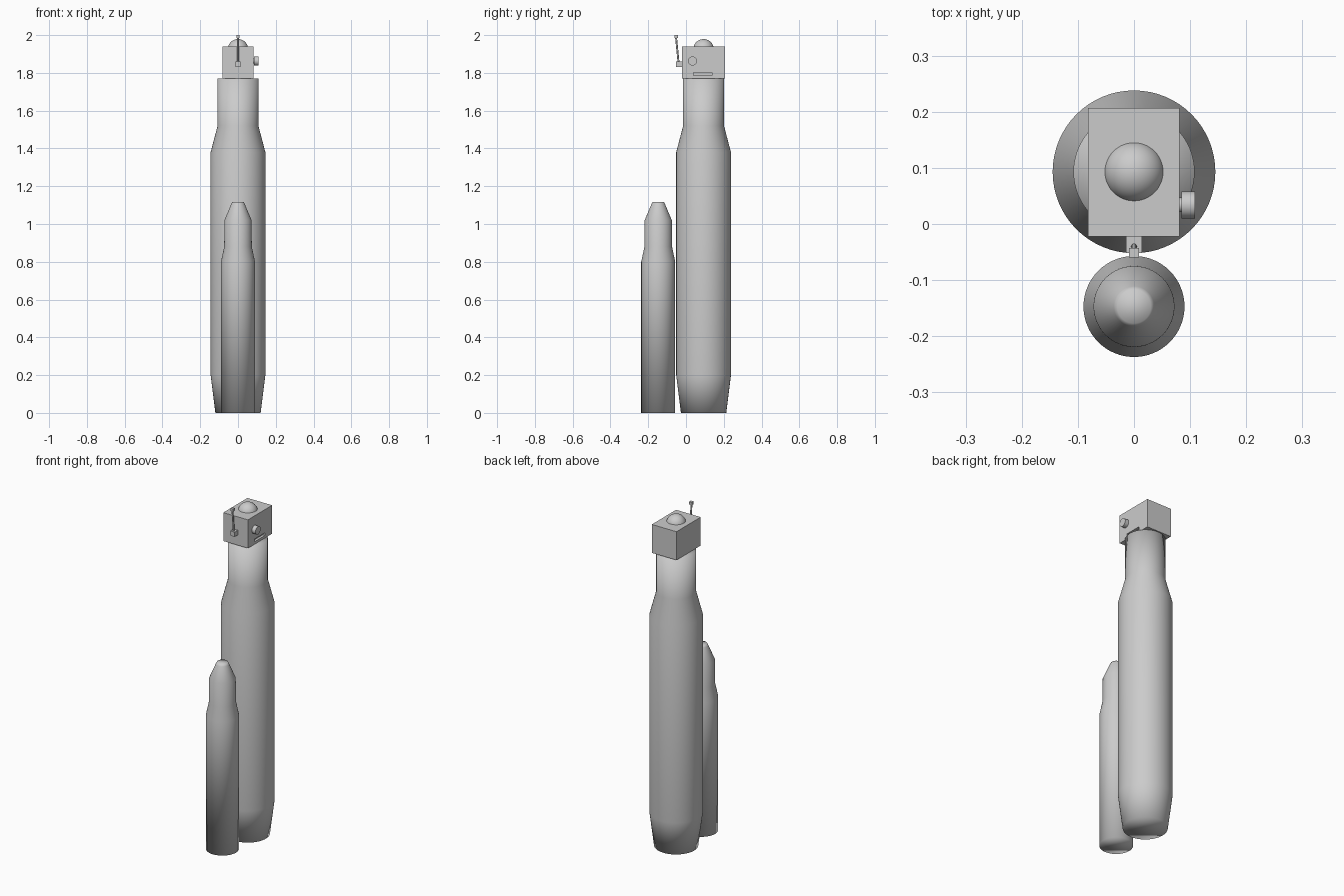
import bpy, bmesh, math
from mathutils import Vector

if "Cube" in bpy.data.objects:
    bpy.data.objects.remove(bpy.data.objects["Cube"])

def finish(bm, name, smooth=None):
    bmesh.ops.recalc_face_normals(bm, faces=bm.faces)
    me = bpy.data.meshes.new(name)
    bm.to_mesh(me)
    bm.free()
    ob = bpy.data.objects.new(name, me)
    bpy.context.collection.objects.link(ob)
    if smooth is not None:
        bpy.ops.object.select_all(action='DESELECT')
        ob.select_set(True)
        bpy.context.view_layer.objects.active = ob
        bpy.ops.object.shade_smooth_by_angle(angle=math.radians(smooth))
    return ob

def lathe(name, profile, centre, smooth=40, n=64):
    """Closed turned body from (radius, z) points."""
    bm = bmesh.new()
    rings = [[bm.verts.new((centre[0] + r * math.cos(2 * math.pi * i / n),
                            centre[1] + r * math.sin(2 * math.pi * i / n), z))
              for i in range(n)] for r, z in profile]
    for a, b in zip(rings, rings[1:]):
        for i in range(n):
            j = (i + 1) % n
            bm.faces.new((a[i], a[j], b[j], b[i]))
    bm.faces.new(rings[0][::-1])
    bm.faces.new(rings[-1])
    return finish(bm, name, smooth)

def box(name, lo, hi):
    bm = bmesh.new()
    bmesh.ops.create_cube(bm, size=1)
    lo, hi = Vector(lo), Vector(hi)
    for v in bm.verts:
        v.co = (lo + hi) / 2 + v.co * (hi - lo)
    return finish(bm, name)

def rod(name, a, b, r, n=32):
    a, b = Vector(a), Vector(b)
    bm = bmesh.new()
    bmesh.ops.create_cone(bm, cap_ends=True, segments=n, radius1=r, radius2=r, depth=(b - a).length)
    rot = (b - a).to_track_quat('Z', 'Y')
    for v in bm.verts:
        v.co = (a + b) / 2 + rot @ v.co
    return finish(bm, name, 40)

# Two bottle-shaped bodies, shaded smoothly right over their ends
lathe("large_cylinder", [(0.12, 0), (0.145, 0.2), (0.145, 1.38), (0.108, 1.52), (0.108, 1.77)],
      (0, 0.093), 180)
lathe("small_cylinder", [(0.09, 0), (0.09, 0.8), (0.073, 0.88), (0.072, 1.02),
                         (0.036, 1.105), (0.03, 1.117)], (0, -0.147), 180)

# Control box with a recessed slot on its right face
head = box("control_box", (-0.082, -0.022, 1.77), (0.081, 0.207, 1.94))
cutter = box("slot_cutter", (0.066, 0.04, 1.785), (0.1, 0.138, 1.801))
cut = head.modifiers.new("slot", 'BOOLEAN')
cut.object = cutter
cut.solver = 'EXACT'
cutter.hide_render = True
cutter.hide_viewport = True

# Dome on top
R, zc = 0.054, 1.925
lathe("dome", [(R * math.cos(t), zc + R * math.sin(t))
               for t in [math.radians(15 + 74 * k / 12) for k in range(13)]], (0, 0.093), n=48)

# Side knob on a short shaft
rod("knob_shaft", (0.075, 0.034, 1.863), (0.09, 0.034, 1.863), 0.013)
rod("knob", (0.085, 0.034, 1.863), (0.109, 0.034, 1.863), 0.024)

# Front lever with mount and tip
box("lever_mount", (-0.014, -0.052, 1.832), (0.014, -0.02, 1.86))
rod("lever", (0, -0.039, 1.85), (0, -0.053, 1.99), 0.005, 12)
box("lever_tip", (-0.009, -0.06, 1.984), (0.009, -0.043, 2.0))
